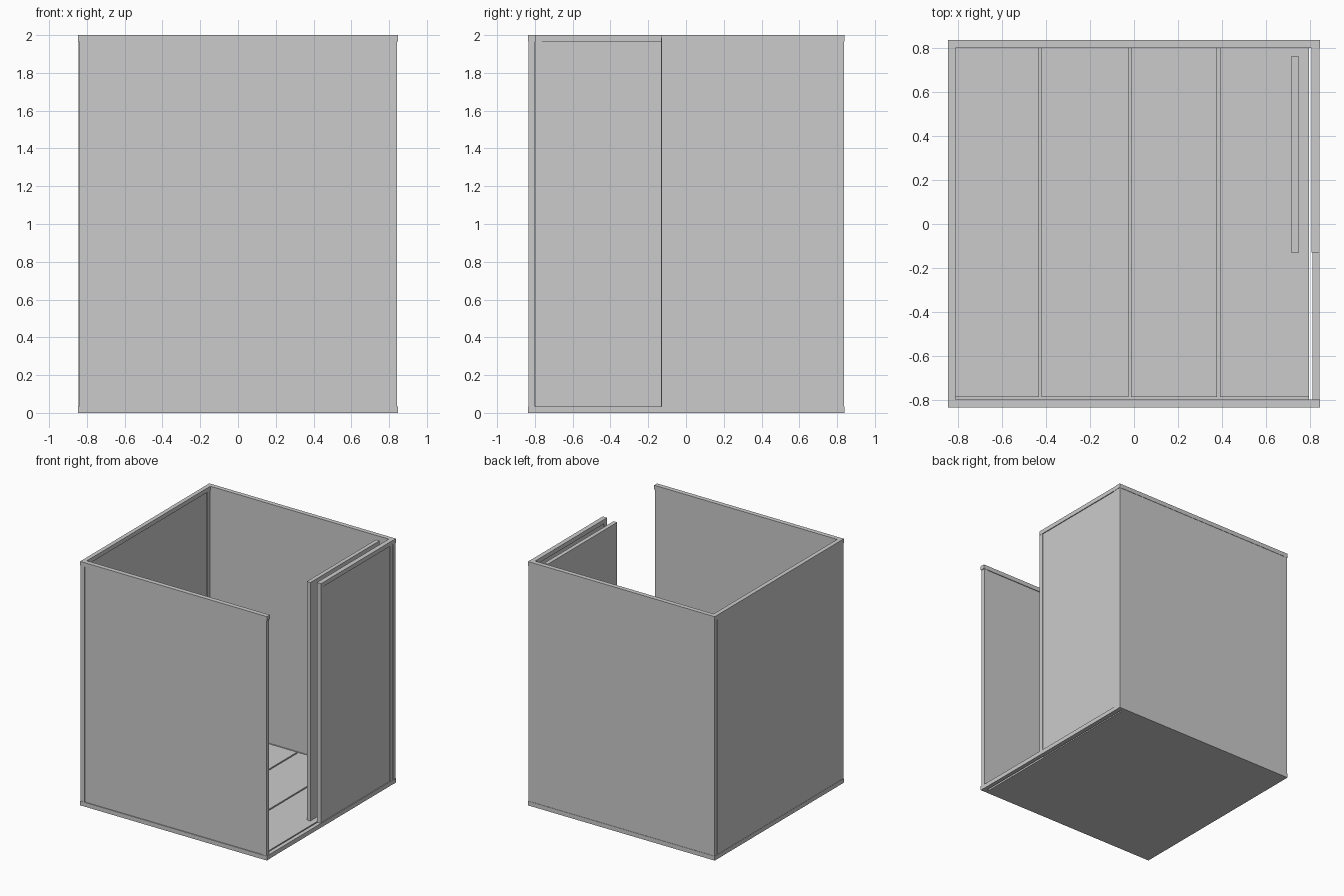
import bpy, bmesh

if "Cube" in bpy.data.objects:
    bpy.data.objects.remove(bpy.data.objects["Cube"])

def box(name, lo, hi):
    bm = bmesh.new()
    bmesh.ops.create_cube(bm, size=1)
    for v in bm.verts:
        v.co = [(a + b) / 2 + c * (b - a) for a, b, c in zip(lo, hi, v.co)]
    me = bpy.data.meshes.new(name)
    bm.to_mesh(me)
    bm.free()
    ob = bpy.data.objects.new(name, me)
    bpy.context.collection.objects.link(ob)
    return ob

T, H = 0.035, 2.0

def wall(name, axis, run, depth, panel, inset=(0, 0)):
    """Framed wall running along an axis: rails, posts and a thinner panel."""
    def part(label, a0, a1, d, z0, z1):
        lo, hi = (a0, d[0], z0), (a1, d[1], z1)
        if axis == 'y':
            lo, hi = (d[0], a0, z0), (d[1], a1, z1)
        box(name + label, lo, hi)
    a, b = run
    part("_bottom_rail", a, b, depth, 0, T)
    part("_top_rail", a, b, depth, H - T, H)
    post = (depth[0] + 0.002, depth[1] - 0.002)
    a, b = a + inset[0], b - inset[1]
    part("_post_start", a, a + T, post, T, H - T)
    part("_post_end", b - T, b, post, T, H - T)
    part("_panel", a + T, b - T, panel, T, H - T)

# Four walls, the right one leaving a doorway at the front
wall("front_wall", 'x', (-0.847, 0.847), (-0.836, -0.798), (-0.829, -0.804), (0.004, 0.006))
wall("back_wall", 'x', (-0.847, 0.847), (0.801, 0.838), (0.804, 0.835), (0.004, 0.004))
wall("left_wall", 'y', (-0.798, 0.801), (-0.847, -0.812), (-0.845, -0.821))
wall("right_wall", 'y', (-0.13, 0.801), (0.807, 0.845), (0.814, 0.838))

# Sill across the doorway
box("door_sill", (0.812, -0.798, 0), (0.845, -0.13, T))

# Sliding door parked inside the right wall
box("sliding_door", (0.717, -0.133, 0.03), (0.75, 0.765, 1.985))

# Floor base with four boards separated by narrow grooves
box("floor_base", (-0.812, -0.798, 0), (0.796, 0.801, 0.015))
edges = [-0.812, -0.427, -0.02, 0.385, 0.796]
for i in range(4):
    g0, g1 = (0.006 if i else 0), (0.006 if i < 3 else 0)
    box(f"floor_board_{i + 1}", (edges[i] + g0, -0.788, 0.015), (edges[i + 1] - g1, 0.801, 0.03))
